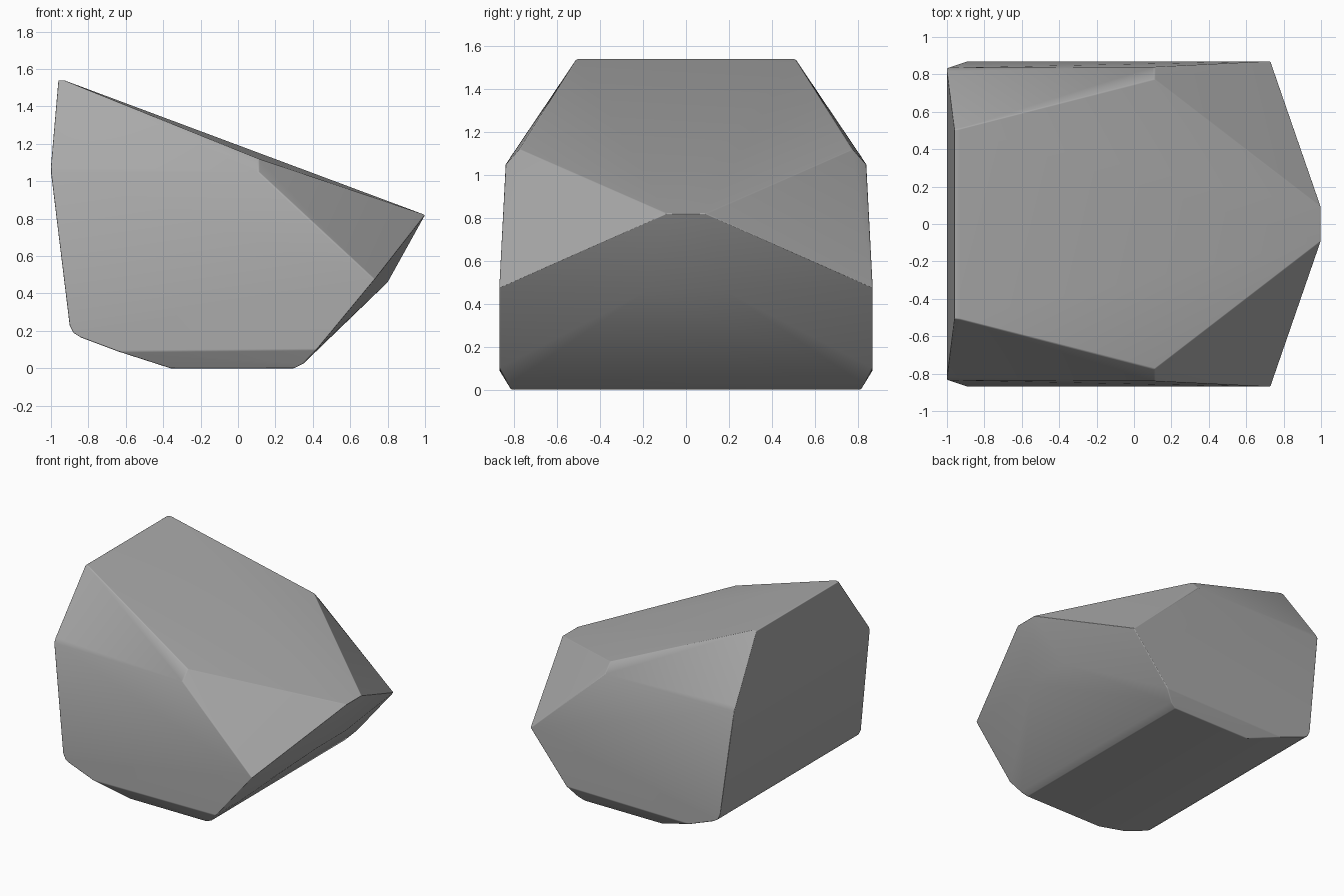
import bpy
import bmesh
import math

cube = bpy.data.objects.get("Cube")
if cube:
    bpy.data.objects.remove(cube, do_unlink=True)

# Stone colour
stone = bpy.data.materials.new("stone grey")
stone.use_nodes = True
grey = (0.4, 0.4, 0.4, 1)
stone.diffuse_color = grey
stone.node_tree.nodes["Principled BSDF"].inputs["Base Color"].default_value = grey

# Corners of one half: x, half width, height
corners = [
    (-0.96, 0.505, 1.54), (-0.93, 0.51, 1.54),    # high ridge
    (-1.0, 0.835, 1.05), (-1.0, 0.82, 1.08),      # rear shoulder
    (0.11, 0.775, 1.12), (0.11, 0.84, 1.05),      # upper shoulder
    (1.0, 0.09, 0.82), (0.8, 0.18, 0.46),         # pointed nose
    (0.73, 0.87, 0.475),                          # side corner
    (0.42, 0.87, 0.1), (0.35, 0.83, 0.025), (0.3, 0.815, 0),   # front foot
    (-0.36, 0.815, 0), (-0.64, 0.87, 0.09),       # underside
    (-0.84, 0.868, 0.165), (-0.88, 0.868, 0.19), (-0.9, 0.868, 0.23),  # rear foot
]

# Boulder: convex skin over the mirrored corners
bm = bmesh.new()
for x, y, z in corners:
    for side in (-1, 1):
        bm.verts.new((x, side * y, z))
hull = bmesh.ops.convex_hull(bm, input=bm.verts[:])
loose = [v for v in bm.verts if not v.link_faces]
bmesh.ops.delete(bm, geom=loose, context="VERTS")
bmesh.ops.dissolve_limit(bm, angle_limit=math.radians(1),
                         verts=bm.verts[:], edges=bm.edges[:])
bmesh.ops.recalc_face_normals(bm, faces=bm.faces[:])

mesh = bpy.data.meshes.new("boulder")
bm.to_mesh(mesh)
bm.free()
mesh.materials.append(stone)
boulder = bpy.data.objects.new("boulder", mesh)
bpy.context.collection.objects.link(boulder)

# Slightly worn edges
worn = boulder.modifiers.new("worn edges", "BEVEL")
worn.width = 0.006
worn.segments = 2
worn.limit_method = "ANGLE"
worn.angle_limit = math.radians(25)
worn.harden_normals = True

bpy.context.view_layer.objects.active = boulder
boulder.select_set(True)
bpy.ops.object.shade_smooth_by_angle(angle=math.radians(30))
